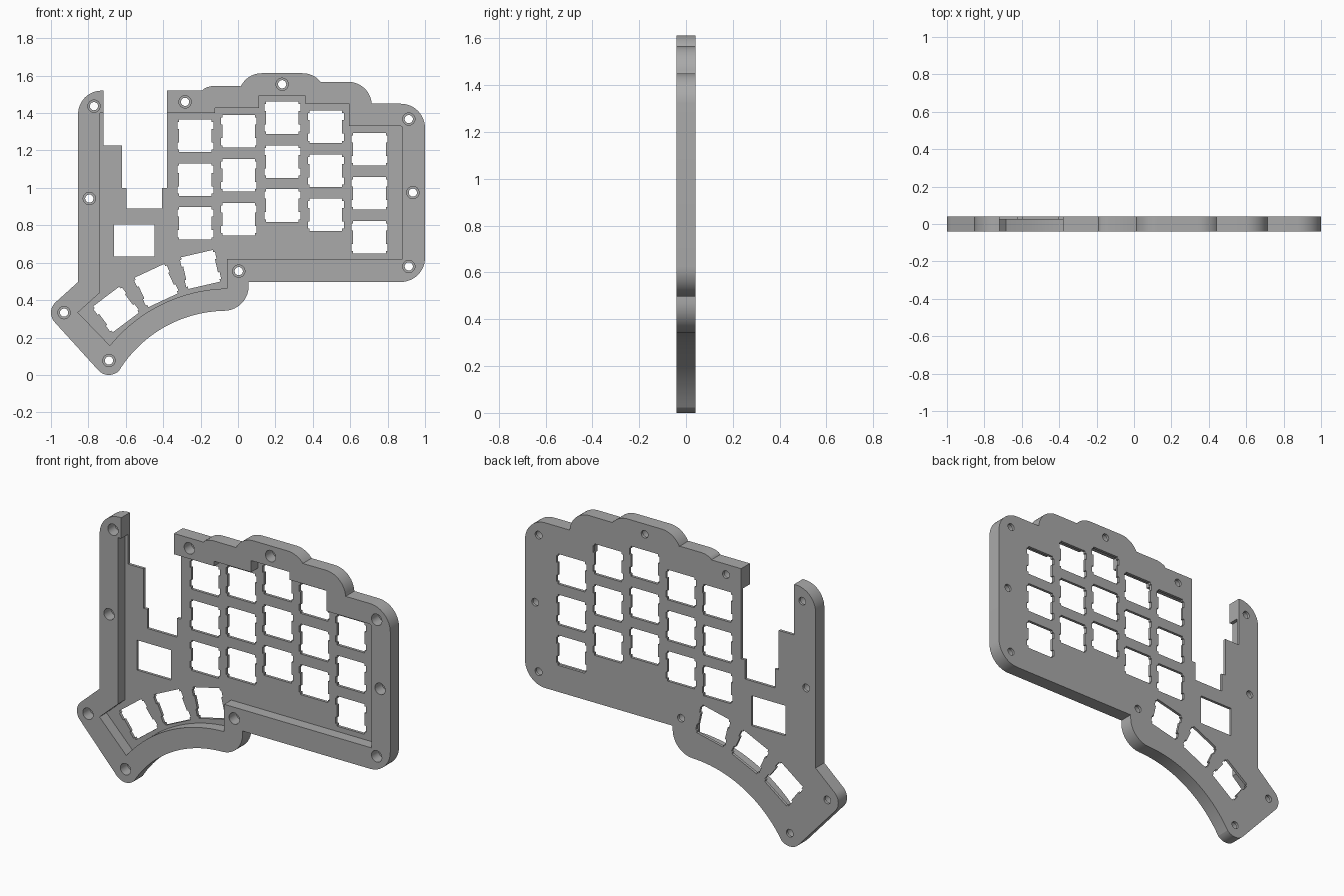
import bpy, bmesh, math
from mathutils import Vector, Matrix

cube = bpy.data.objects.get("Cube")
if cube:
    bpy.data.objects.remove(cube)

grey = bpy.data.materials.new("mid_grey")
grey.use_nodes = True
colour = (0.4, 0.4, 0.4, 1)
grey.diffuse_color = colour
grey.node_tree.nodes["Principled BSDF"].inputs["Base Color"].default_value = colour

HALF = 0.04      # half the case depth
FLOOR = 0.016    # switch plate thickness


def arc(cx, cz, r, a0, a1, n=12):
    """Points on an arc, angles in degrees."""
    angles = [math.radians(a0 + (a1 - a0) * i / n) for i in range(n + 1)]
    return [(cx + r * math.cos(a), cz + r * math.sin(a)) for a in angles]


def bow(p, q, sag, n=24):
    """Circular arc from p to q, rising by sag to the left of the chord."""
    p, q = Vector(p), Vector(q)
    chord = q - p
    side = Vector((-chord.y, chord.x)).normalized()
    half = chord.length / 2
    r = (half * half + sag * sag) / (2 * sag)
    centre = (p + q) / 2 + side * (sag - r)
    sweep = math.asin(half / r)
    pts = []
    for i in range(n + 1):
        a = sweep * (2 * i / n - 1)
        pts.append(tuple(centre + chord.normalized() * r * math.sin(a) + side * r * math.cos(a)))
    return pts


def slab(name, loops, back, front):
    """Extruded plate from closed loops; inner loops become holes."""
    curve = bpy.data.curves.new(name, 'CURVE')
    curve.dimensions = '2D'
    curve.fill_mode = 'BOTH'
    curve.extrude = (front - back) / 2
    for pts in loops:
        spline = curve.splines.new('POLY')
        spline.points.add(len(pts) - 1)
        for point, (x, z) in zip(spline.points, pts):
            point.co = (x, z, 0, 1)
        spline.use_cyclic_u = True
    temp = bpy.data.objects.new(name + "_profile", curve)
    bpy.context.collection.objects.link(temp)
    bpy.context.view_layer.update()
    mesh = bpy.data.meshes.new_from_object(temp.evaluated_get(bpy.context.evaluated_depsgraph_get()))
    bpy.data.objects.remove(temp)
    mesh.name = name
    mesh.transform(Matrix.Rotation(math.pi / 2, 4, 'X') @ Matrix.Translation((0, 0, (front + back) / 2)))
    bm = bmesh.new()
    bm.from_mesh(mesh)
    bmesh.ops.remove_doubles(bm, verts=bm.verts, dist=1e-5)
    bmesh.ops.recalc_face_normals(bm, faces=bm.faces)
    bm.to_mesh(mesh)
    bm.free()
    mesh.materials.clear()
    mesh.materials.append(grey)
    obj = bpy.data.objects.new(name, mesh)
    bpy.context.collection.objects.link(obj)
    return obj


def switch_hole(cx, cz, degrees=0):
    """Square cutout with two clip notches on each side."""
    w, notch, low, high = 0.087, 0.096, 0.036, 0.074
    quarter = [(w, 0.0), (w, low), (notch, low), (notch, high), (w, high), (w, w)]
    right = [(x, -z) for x, z in reversed(quarter[1:])] + quarter[1:]
    pts = right + [(-x, -z) for x, z in right]
    turn = Matrix.Rotation(math.radians(degrees), 2)
    return [tuple(turn @ Vector(p) + Vector((cx, cz))) for p in pts]


# Outer outline, clockwise from the controller bay
outline = [(-0.38, 1.0), (-0.38, 1.52), (-0.19, 1.52)]
outline += arc(-0.124, 1.42, 0.125, 118, 90, 6) + [(0.01, 1.545)]
outline += arc(0.127, 1.488, 0.125, 154, 90) + arc(0.345, 1.488, 0.125, 90, 39)
outline += arc(0.59, 1.442, 0.125, 90, 4) + [(0.715, 1.45)]
outline += arc(0.87, 1.32, 0.13, 90, 0) + arc(0.87, 0.627, 0.13, 0, -90)
outline += [(0.057, 0.497)] + arc(-0.075, 0.475, 0.132, 0, -78)
outline += bow((-0.07, 0.343), (-0.636, 0.023), -0.083)
outline += arc(-0.69, 0.077, 0.077, -45, -137) + arc(-0.925, 0.333, 0.075, 222, 135)
outline += [(-0.855, 0.497)] + arc(-0.73, 1.395, 0.125, 180, 90)
outline += [(-0.718, 1.52), (-0.718, 1.228), (-0.62, 1.228), (-0.62, 1.0),
            (-0.595, 1.0), (-0.595, 0.89), (-0.405, 0.89), (-0.405, 1.0)]

# Switch cutouts: five columns of three, then three turned thumb keys
holes = []
for x, top in [(-0.228, 1.279), (0.004, 1.302), (0.237, 1.375), (0.47, 1.326), (0.703, 1.206)]:
    holes += [switch_hole(x, top - row * 0.2345) for row in range(3)]
for x, z, turn in [(-0.2, 0.564), (-0.437, 0.478), (-0.652, 0.35)] and \
        [(-0.2, 0.564, 13), (-0.437, 0.478, 25), (-0.652, 0.35, 37)]:
    holes.append(switch_hole(x, z, turn))
display_window = [(-0.662, 0.632), (-0.446, 0.632), (-0.446, 0.805), (-0.662, 0.805)]

screws = [(-0.77, 1.437), (-0.795, 0.943), (-0.283, 1.46), (0.236, 1.554), (0.913, 1.368),
          (0.935, 0.975), (0.913, 0.58), (0.004, 0.555), (-0.93, 0.333), (-0.69, 0.077)]


def rings(r):
    return [arc(x, z, r, 0, 345, 23) for x, z in screws]


# Pocket behind the rim, stepped along the key columns
pocket = [(-0.738, 1.4), (-0.124, 1.4), (-0.124, 1.428), (0.112, 1.428), (0.112, 1.495),
          (0.357, 1.495), (0.357, 1.45), (0.593, 1.45), (0.593, 1.332)]
pocket += arc(0.865, 1.317, 0.015, 90, 0, 4) + [(0.88, 0.62), (-0.06, 0.62)]
pocket += bow((-0.06, 0.462), (-0.685, 0.157), -0.077)
pocket += [(-0.856, 0.334), (-0.738, 0.44)]

case = slab("keyboard_case", [outline, display_window] + holes + rings(0.022), -HALF, HALF)
cutter = slab("pocket_cutter", [pocket] + rings(0.033), -HALF + FLOOR, HALF + 0.02)
cutter.hide_render = True

# Hollow the front and counterbore the screw holes
cut = case.modifiers.new("pocket", 'BOOLEAN')
cut.operation = 'DIFFERENCE'
cut.solver = 'EXACT'
cut.object = cutter
bpy.context.view_layer.objects.active = case
case.select_set(True)
bpy.ops.object.modifier_apply(modifier=cut.name)
bpy.data.objects.remove(cutter)
bpy.ops.object.shade_smooth_by_angle(angle=math.radians(30))
